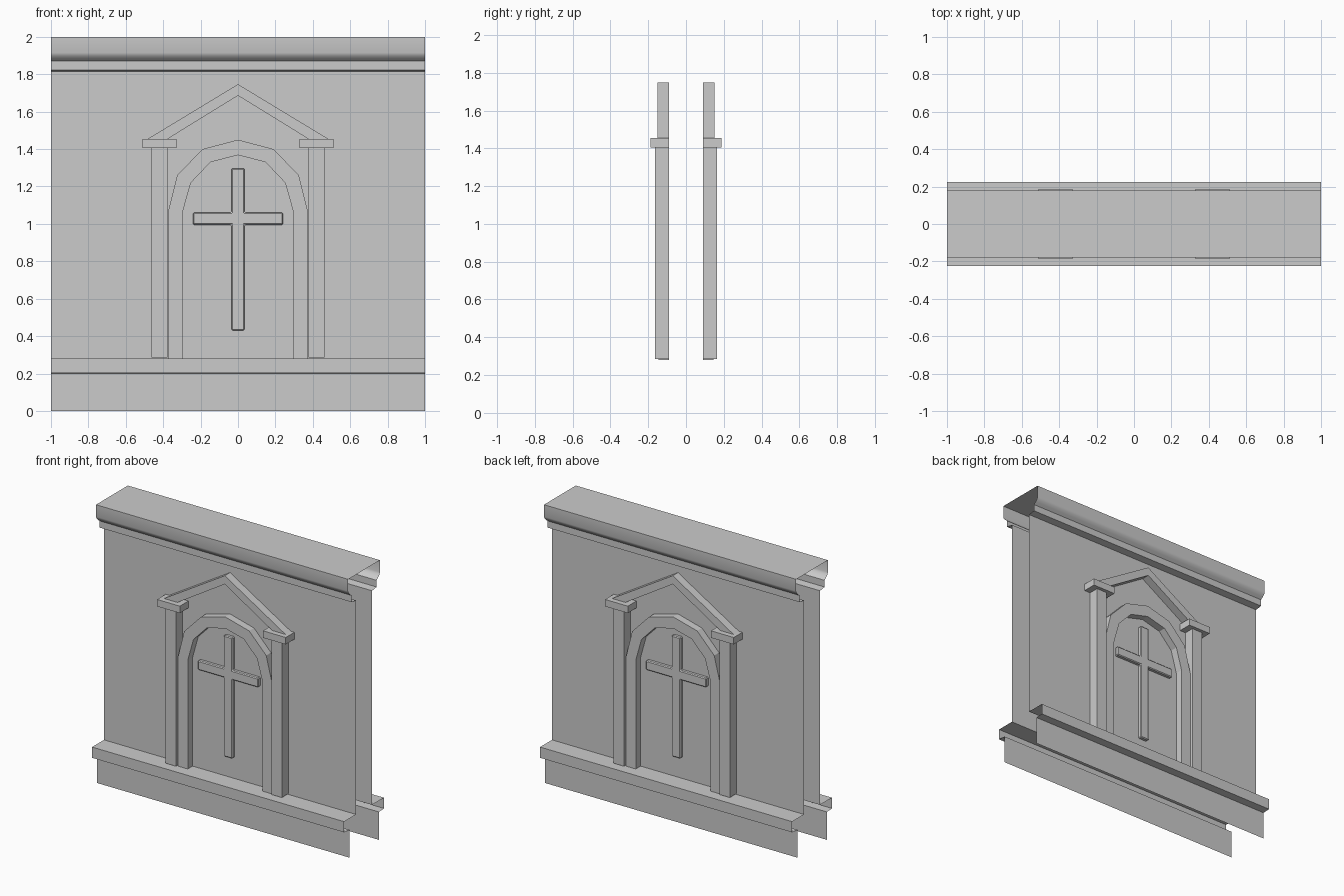
import bpy

if "Cube" in bpy.data.objects:
    bpy.data.objects.remove(bpy.data.objects["Cube"])


def make(name, verts, faces, bevel=0.0):
    # mesh for the front side, mirrored to the back
    me = bpy.data.meshes.new(name)
    me.from_pydata(verts, [], faces)
    me.update()
    ob = bpy.data.objects.new(name, me)
    bpy.context.collection.objects.link(ob)
    if bevel:
        b = ob.modifiers.new("bevel", 'BEVEL')
        b.width, b.segments, b.limit_method = bevel, 1, 'ANGLE'
    m = ob.modifiers.new("mirror", 'MIRROR')
    m.use_axis = (False, True, False)
    return ob


WALL = -0.09


def relief(name, outline, front, bevel=0.0):
    # counter-clockwise xz outline raised from the wall, open at the wall
    n = len(outline)
    verts = [(x, front, z) for x, z in outline] + [(x, WALL, z) for x, z in outline]
    faces = [tuple(range(n))]
    faces += [(i, i + n, (i + 1) % n + n, (i + 1) % n) for i in range(n)]
    return make(name, verts, faces, bevel)


def rect(x0, x1, z0, z1):
    return [(x0, z0), (x1, z0), (x1, z1), (x0, z1)]


def band(outer, inner):
    # right half points listed bottom to top, last one on the centre line
    mir = lambda pts: [(-x, z) for x, z in pts]
    return (outer + mir(outer[:-1])[::-1] + mir(inner[:-1]) + inner[::-1])


# wall shell: cornice, wall face, ledge and plinth as one open profile (y, z)
profile = [(0, 2), (-.18, 2), (-.18, 1.915), (-.175, 1.9), (-.16, 1.885),
           (-.142, 1.87), (-.142, 1.822), (WALL, 1.815), (WALL, .28),
           (-.225, .28), (-.225, .203), (-.167, .2), (-.167, 0)]
k = len(profile)
verts = [(x, y, z) for x in (-1, 1) for y, z in profile]
wall = make("wall_shell", verts,
            [(i, i + 1, i + 1 + k, i + k) for i in range(k - 1)])
bpy.context.view_layer.objects.active = wall
wall.select_set(True)
bpy.ops.object.shade_smooth_by_angle(angle=0.7)

# arch surround
relief("arch_frame", band(
    [(.375, .28), (.375, 1.06), (.325, 1.26), (.19, 1.4), (0, 1.45)],
    [(.297, .28), (.297, 1.06), (.252, 1.22), (.147, 1.33), (0, 1.368)]), -.145)

# gable
relief("gable", band([(.482, 1.455), (0, 1.747)],
                     [(.375, 1.455), (0, 1.686)]), -.15)

# pilasters with capitals
for s, side in ((-1, "left"), (1, "right")):
    relief("pilaster_" + side, rect(s * .42 - .042, s * .42 + .042, .285, 1.405), -.163)
    relief("capital_" + side, rect(s * .42 - .09, s * .42 + .09, 1.405, 1.455), -.188)

# raised cross
a, t, lo, hi = .035, .24, .995, 1.062
relief("cross", [(-a, .43), (a, .43), (a, lo), (t, lo), (t, hi), (a, hi),
                 (a, 1.297), (-a, 1.297), (-a, hi), (-t, hi), (-t, lo), (-a, lo)],
       -.115, 0.006)
